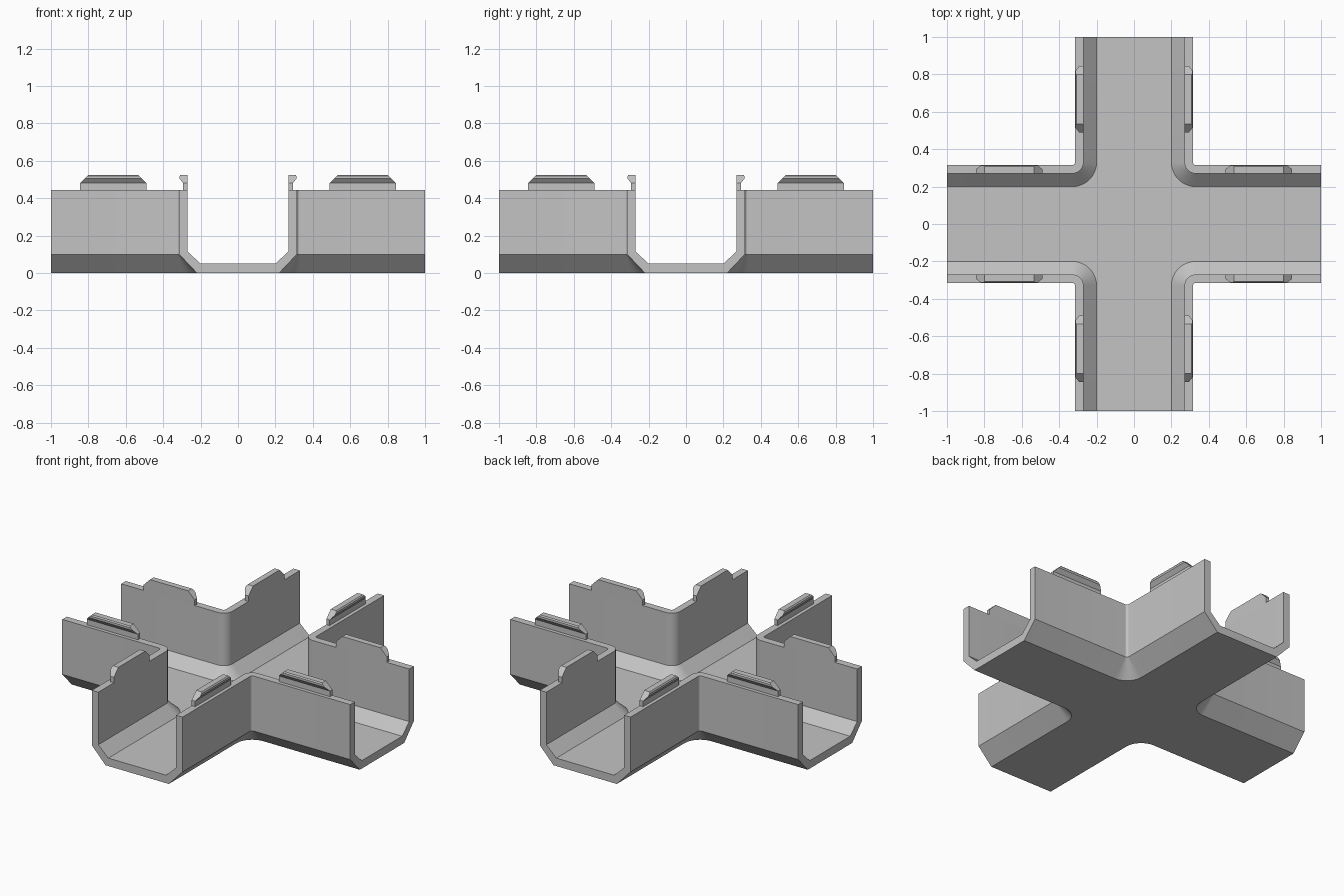
import bpy, bmesh, math
from mathutils import Matrix

if "Cube" in bpy.data.objects:
    bpy.data.objects.remove(bpy.data.objects["Cube"])

grey = bpy.data.materials.new("plain grey")
grey.diffuse_color = (0.55, 0.55, 0.55, 1)
grey.use_nodes = True
grey.node_tree.nodes["Principled BSDF"].inputs["Base Color"].default_value = grey.diffuse_color


def finish(bm, name):
    bmesh.ops.recalc_face_normals(bm, faces=bm.faces)
    mesh = bpy.data.meshes.new(name)
    bm.to_mesh(mesh)
    bm.free()
    mesh.materials.append(grey)
    obj = bpy.data.objects.new(name, mesh)
    bpy.context.collection.objects.link(obj)
    bpy.ops.object.select_all(action='DESELECT')
    obj.select_set(True)
    bpy.context.view_layer.objects.active = obj
    bpy.ops.object.shade_smooth_by_angle(angle=math.radians(25))
    return obj


# Cross-shaped channel: wall section (distance from arm centre, height)
# swept around four rounded inside corners
SECTION = [(0.20, 0.05), (0.27, 0.115), (0.27, 0.445),
           (0.315, 0.445), (0.315, 0.10), (0.22, 0.0)]
CENTRE, STEPS = 0.33, 10

bm = bmesh.new()
corners = []
for k in range(4):
    rot = Matrix.Rotation(k * math.pi / 2, 3, 'Z')
    stations = []
    for i in range(-1, STEPS + 2):
        ring = []
        for u, z in SECTION:
            if i < 0:
                p = (1, u, z)
            elif i > STEPS:
                p = (u, 1, z)
            else:
                a = math.radians(270 - 90 * i / STEPS)
                r = CENTRE - u
                p = (CENTRE + r * math.cos(a), CENTRE + r * math.sin(a), z)
            v = bm.verts.new(p)
            v.co = rot @ v.co
            ring.append(v)
        stations.append(ring)
    for a, b in zip(stations, stations[1:]):
        for j in range(len(SECTION) - 1):
            bm.faces.new((a[j], a[j + 1], b[j + 1], b[j]))
    corners.append(stations)

# Floor top and underside, then the open arm ends
bm.faces.new([s[0] for c in corners for s in c])
bm.faces.new([s[-1] for c in corners for s in c])
for k in range(4):
    bm.faces.new(corners[k][-1] + corners[(k + 1) % 4][0][::-1])
finish(bm, "cross_channel")

# Snap clips: hooked strips with sloped ends on top of every wall
HOOK = [(0.27, 0.44), (0.27, 0.48), (0.27, 0.525), (0.307, 0.525),
        (0.313, 0.518), (0.313, 0.505), (0.293, 0.48), (0.293, 0.44)]
for k in range(4):
    for side in (1, -1):
        bm = bmesh.new()
        ends = []
        for x, d in ((0.49, 1), (0.845, -1)):
            ends.append([bm.verts.new((x + d * max(0, z - 0.48), side * u, z))
                         for u, z in HOOK])
        n = len(HOOK)
        for j in range(n):
            m = (j + 1) % n
            bm.faces.new((ends[0][j], ends[0][m], ends[1][m], ends[1][j]))
        # each end is an upright foot below a sloped cap
        for e in ends:
            bm.faces.new((e[0], e[1], e[6], e[7]))
            bm.faces.new(e[1:7])
        bm.transform(Matrix.Rotation(k * math.pi / 2, 4, 'Z'))
        finish(bm, f"snap_clip_{k + 1}_{'left' if side > 0 else 'right'}")
